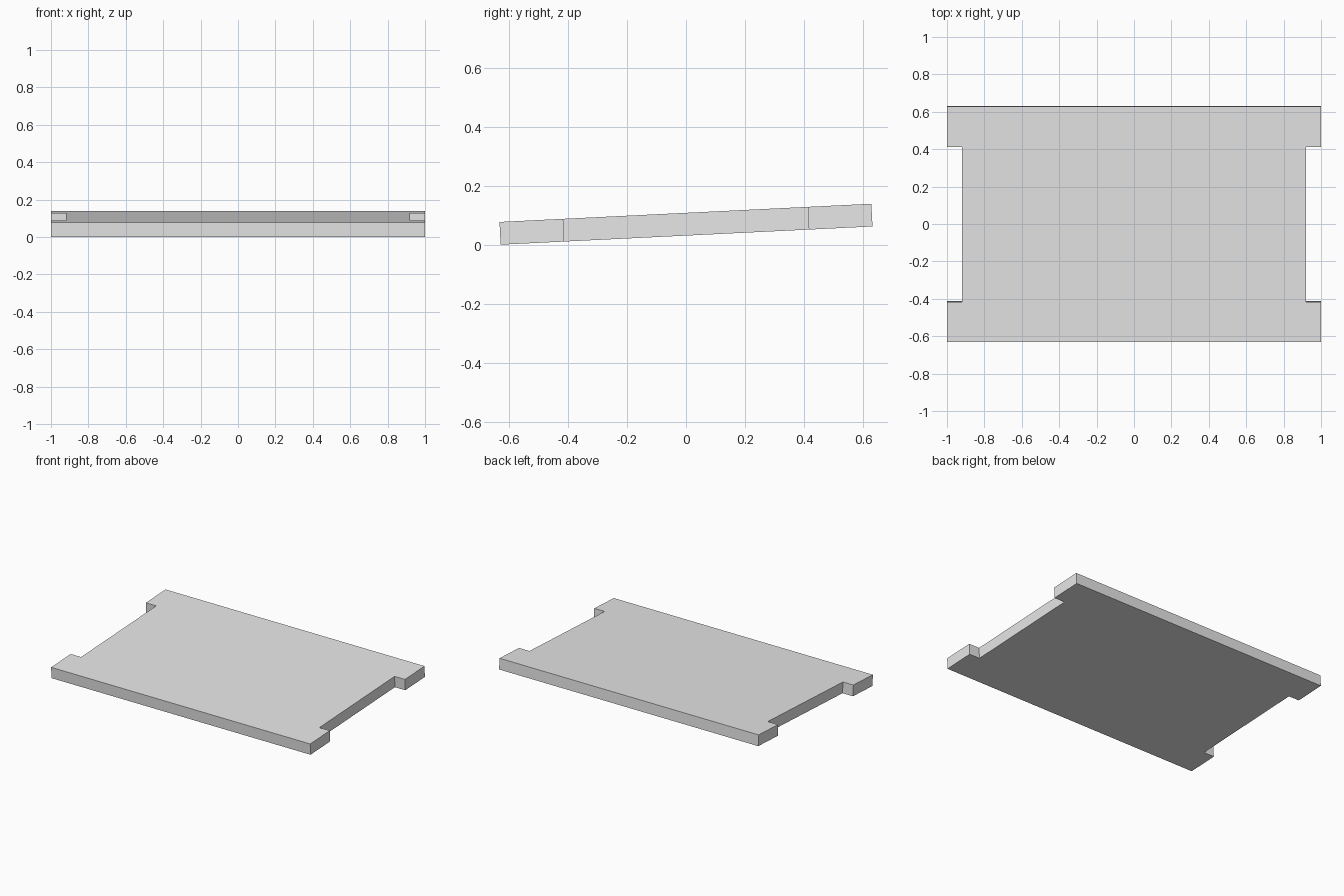
import bpy, bmesh, math
from mathutils import Matrix

cube = bpy.data.objects.get("Cube")
if cube:
    bpy.data.objects.remove(cube, do_unlink=True)

LENGTH, THICK = 1.262, 0.077
TILT = math.radians(2.8)
NOTCH_X, NOTCH_Y = 0.92, 0.415

# Light grey material
grey = bpy.data.materials.new("light_grey")
grey.use_nodes = True
colour = (0.8, 0.8, 0.8, 1)
grey.diffuse_color = colour
grey.node_tree.nodes["Principled BSDF"].inputs["Base Color"].default_value = colour

# Outline of the panel: one quarter mirrored into four corners
quarter = [(1, LENGTH / 2), (1, NOTCH_Y), (NOTCH_X, NOTCH_Y)]
right_half = quarter + [(x, -y) for x, y in reversed(quarter)]
outline = right_half + [(-x, y) for x, y in reversed(right_half)]

# Extrude the outline into a slab, tilt it and rest it on the ground
bm = bmesh.new()
base = bm.faces.new([bm.verts.new((x, y, -THICK / 2)) for x, y in outline])
extruded = bmesh.ops.extrude_face_region(bm, geom=[base])["geom"]
top_verts = [g for g in extruded if isinstance(g, bmesh.types.BMVert)]
bmesh.ops.translate(bm, verts=top_verts, vec=(0, 0, THICK))
bmesh.ops.rotate(bm, verts=bm.verts, matrix=Matrix.Rotation(TILT, 3, "X"))
bmesh.ops.translate(bm, verts=bm.verts, vec=(0, 0, -min(v.co.z for v in bm.verts)))
bmesh.ops.recalc_face_normals(bm, faces=bm.faces)

mesh = bpy.data.meshes.new("notched_panel")
bm.to_mesh(mesh)
bm.free()
mesh.materials.append(grey)
panel = bpy.data.objects.new("notched_panel", mesh)
bpy.context.collection.objects.link(panel)
